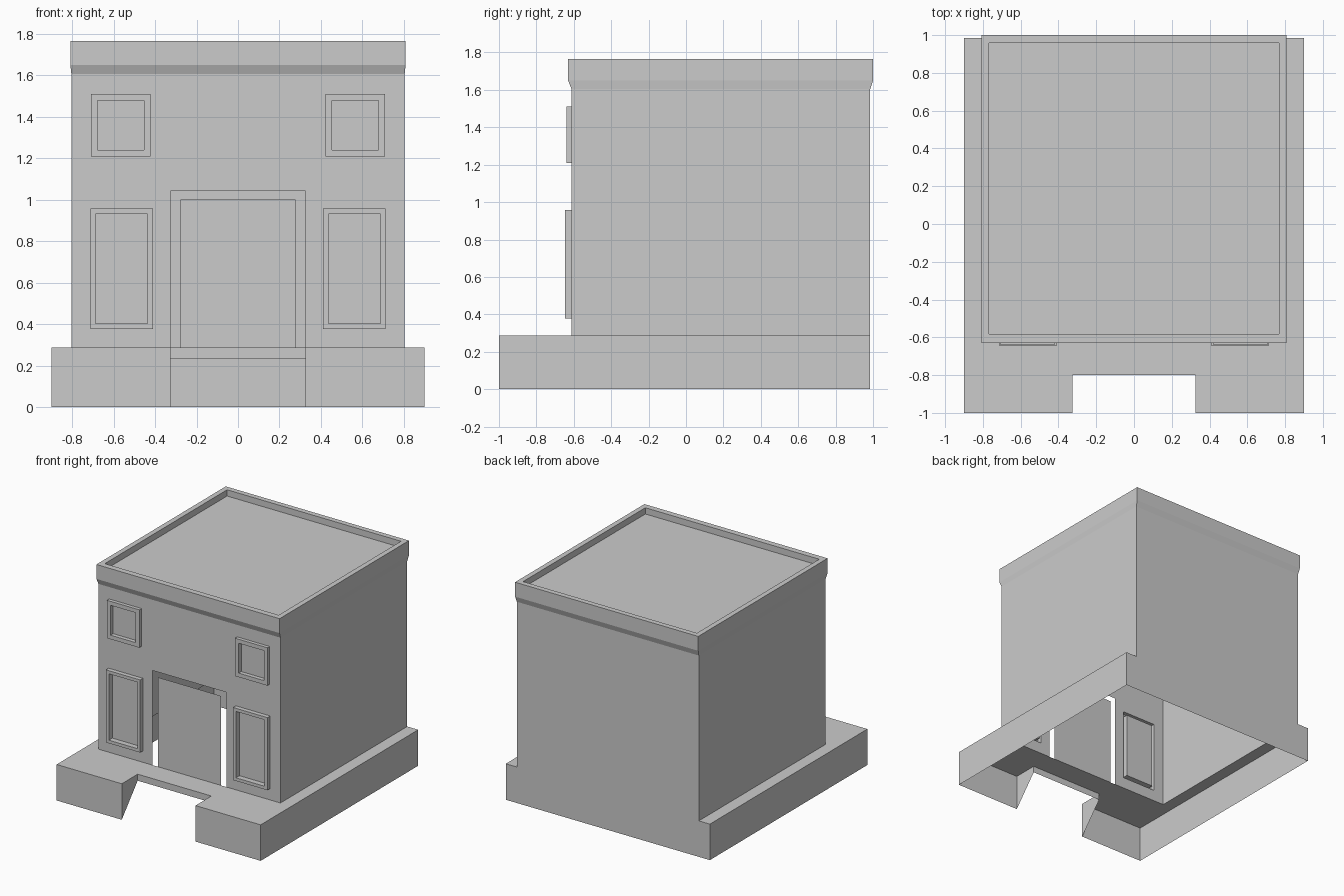
import bpy, bmesh

if "Cube" in bpy.data.objects:
    bpy.data.objects.remove(bpy.data.objects["Cube"])

FRONT, BACK = -0.612, 0.985      # building wall planes
BASE_TOP = 0.287
NOTCH = 0.325                    # half width of doorway and entrance notch


def make_object(name, polygons):
    """Build a mesh object from polygons given as lists of 3D points."""
    bm = bmesh.new()
    for poly in polygons:
        bm.faces.new([bm.verts.new(p) for p in poly])
    bmesh.ops.remove_doubles(bm, verts=bm.verts, dist=0.0002)
    mesh = bpy.data.meshes.new(name)
    bm.to_mesh(mesh)
    bm.free()
    obj = bpy.data.objects.new(name, mesh)
    bpy.context.collection.objects.link(obj)
    return obj


def loft(rings, skip=(), closed=True):
    """Quads between successive rings; skip holds (level, side) pairs."""
    polys = []
    for level, (a, b) in enumerate(zip(rings, rings[1:])):
        n = len(a)
        for i in range(n if closed else n - 1):
            if (level, i) not in skip:
                j = (i + 1) % n
                polys.append([a[i], a[j], b[j], b[i]])
    return polys


def flat_ring(x, y0, y1, z):
    return [(-x, y0, z), (x, y0, z), (x, y1, z), (-x, y1, z)]


def upright_ring(x0, x1, z0, z1, y):
    return [(x0, y, z0), (x1, y, z0), (x1, y, z1), (x0, y, z1)]


# Walls, flared cornice, parapet and sunken roof (front wall added separately)
rings = [
    flat_ring(0.803, FRONT, BACK, BASE_TOP),
    flat_ring(0.803, FRONT, BACK, 1.605),
    flat_ring(0.808, -0.63, 1.0, 1.65),
    flat_ring(0.808, -0.63, 1.0, 1.765),
    flat_ring(0.767, -0.583, 0.958, 1.765),
    flat_ring(0.767, -0.583, 0.958, 1.715),
]
make_object("walls_and_roof", loft(rings, skip={(0, 0)}) + [rings[-1]])

# Windows: outer x range, z range, frame width, frame front, pane depth
windows = {
    "lower_window": (0.41, 0.712, 0.378, 0.957, 0.025, -0.647, -0.603),
    "upper_window": (0.422, 0.708, 1.208, 1.51, 0.032, -0.64, -0.607),
}
holes = [(-NOTCH, NOTCH, BASE_TOP, 1.042)]
for name, (xa, xb, z0, z1, w, y_front, y_pane) in windows.items():
    for side, x0, x1 in (("left", -xb, -xa), ("right", xa, xb)):
        inner = (x0 + w, x1 - w, z0 + w, z1 - w)
        frame = [
            upright_ring(x0, x1, z0, z1, FRONT),
            upright_ring(x0, x1, z0, z1, y_front),
            upright_ring(*inner, y_front),
            upright_ring(*inner, y_pane),
        ]
        make_object(f"{name}_{side}", loft(frame) + [frame[-1]])
        holes.append((x0, x1, z0, z1))

# Front wall: a grid of panels leaving out the door and window openings
xs = sorted({-0.803, 0.803} | {v for h in holes for v in h[:2]})
zs = sorted({BASE_TOP, 1.605} | {v for h in holes for v in h[2:]})
panels = []
for x0, x1 in zip(xs, xs[1:]):
    for z0, z1 in zip(zs, zs[1:]):
        cx, cz = (x0 + x1) / 2, (z0 + z1) / 2
        if not any(a < cx < b and c < cz < d for a, b, c, d in holes):
            panels.append(upright_ring(x0, x1, z0, z1, FRONT))
make_object("front_wall", panels)

# Door panel standing in the opening with a gap around it
make_object("door", [upright_ring(-0.278, 0.278, BASE_TOP, 1.0, FRONT)])

# Base: hollow plinth with an entrance notch
outline = [(NOTCH, -1), (0.9, -1), (0.9, BACK), (-0.9, BACK), (-0.9, -1), (-NOTCH, -1)]
base = loft([[(x, y, z) for x, y in outline] for z in (0, BASE_TOP)], closed=False)

# Base top around the building footprint
for x0, x1, y0, y1 in (
    (-0.9, -0.803, FRONT, BACK), (0.803, 0.9, FRONT, BACK),
    (-0.9, -NOTCH, -1, FRONT), (NOTCH, 0.9, -1, FRONT),
    (-NOTCH, NOTCH, -0.8, FRONT),
):
    base.append([(x0, y0, BASE_TOP), (x1, y0, BASE_TOP),
                 (x1, y1, BASE_TOP), (x0, y1, BASE_TOP)])

# Notch: thin step edge and slanted cheeks
base.append(upright_ring(-NOTCH, NOTCH, 0.235, BASE_TOP, -0.8))
cheek = [(-1, 0), (-0.8, 0.235), (-0.8, BASE_TOP), (-1, BASE_TOP)]
base.append([(-NOTCH, y, z) for y, z in cheek])
base.append([(NOTCH, y, z) for y, z in reversed(cheek)])
make_object("base", base)
